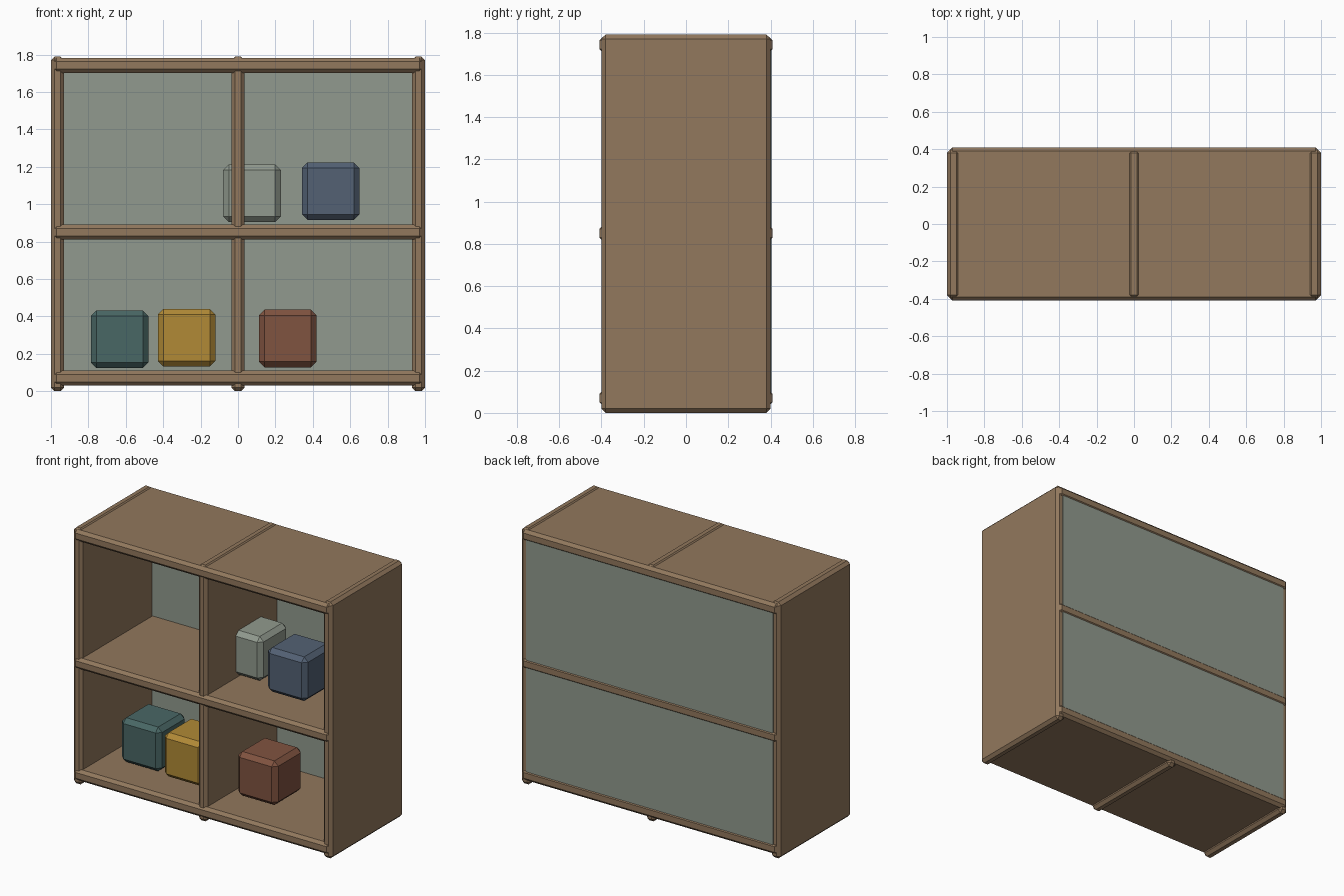
import bpy

cube = bpy.data.objects.get("Cube")
if cube:
    bpy.data.objects.remove(cube, do_unlink=True)


def material(name, r, g, b):
    """Flat material from 8-bit display values, stored as linear."""
    linear = [((c / 255 + 0.055) / 1.055) ** 2.4 for c in (r, g, b)] + [1.0]
    mat = bpy.data.materials.new(name)
    mat.use_nodes = True
    mat.diffuse_color = linear
    bsdf = mat.node_tree.nodes["Principled BSDF"]
    bsdf.inputs["Base Color"].default_value = linear
    bsdf.inputs["Roughness"].default_value = 0.8
    return mat


wood = material("wood brown", 146, 120, 93)
sage = material("sage grey", 145, 154, 142)
teal = material("dark teal", 73, 103, 101)
mustard = material("mustard", 177, 138, 54)
rust = material("rust red", 128, 83, 64)
navy = material("slate blue", 83, 97, 116)


def box(name, x, y, z, mat, chamfer):
    """Chamfered box from (low, high) ranges on each axis."""
    ranges = (x, y, z)
    bpy.ops.mesh.primitive_cube_add(size=1, location=[(a + b) / 2 for a, b in ranges])
    obj = bpy.context.object
    obj.name = name
    obj.scale = [b - a for a, b in ranges]
    bpy.ops.object.transform_apply(location=False, rotation=False, scale=True)
    obj.data.materials.append(mat)
    if chamfer:
        bevel = obj.modifiers.new("chamfer", 'BEVEL')
        bevel.width = chamfer
        bevel.segments = 1
        bevel.limit_method = 'ANGLE'
    return obj


# Uprights: two sides and the centre divider
for name, x in (("right_side", -0.965), ("divider", 0), ("left_side", 0.965)):
    box(name, (x - 0.035, x + 0.035), (-0.4, 0.4), (0, 1.79), wood, 0.02)

# Shelves run through the uprights and stand slightly proud of them
for name, z in (("bottom_shelf", 0.07), ("middle_shelf", 0.85), ("top_shelf", 1.742)):
    box(name, (-0.99, 0.99), (-0.41, 0.41), (z - 0.04, z + 0.04), wood, 0.02)

# Thin back panel
box("back_panel", (-0.955, 0.955), (0.385, 0.404), (0.05, 1.75), sage, 0)

# Storage blocks: centre x, centre y, bottom z
HALF = 0.154
for name, x, y, z, mat in (
    ("teal_block", -0.633, -0.03, 0.124, teal),
    ("mustard_block", -0.275, -0.07, 0.132, mustard),
    ("rust_block", 0.265, -0.03, 0.128, rust),
    ("sage_block", 0.075, 0.08, 0.904, sage),
    ("slate_block", 0.495, -0.03, 0.916, navy),
):
    box(name, (x - HALF, x + HALF), (y - HALF, y + HALF), (z, z + 2 * HALF), mat, 0.03)
